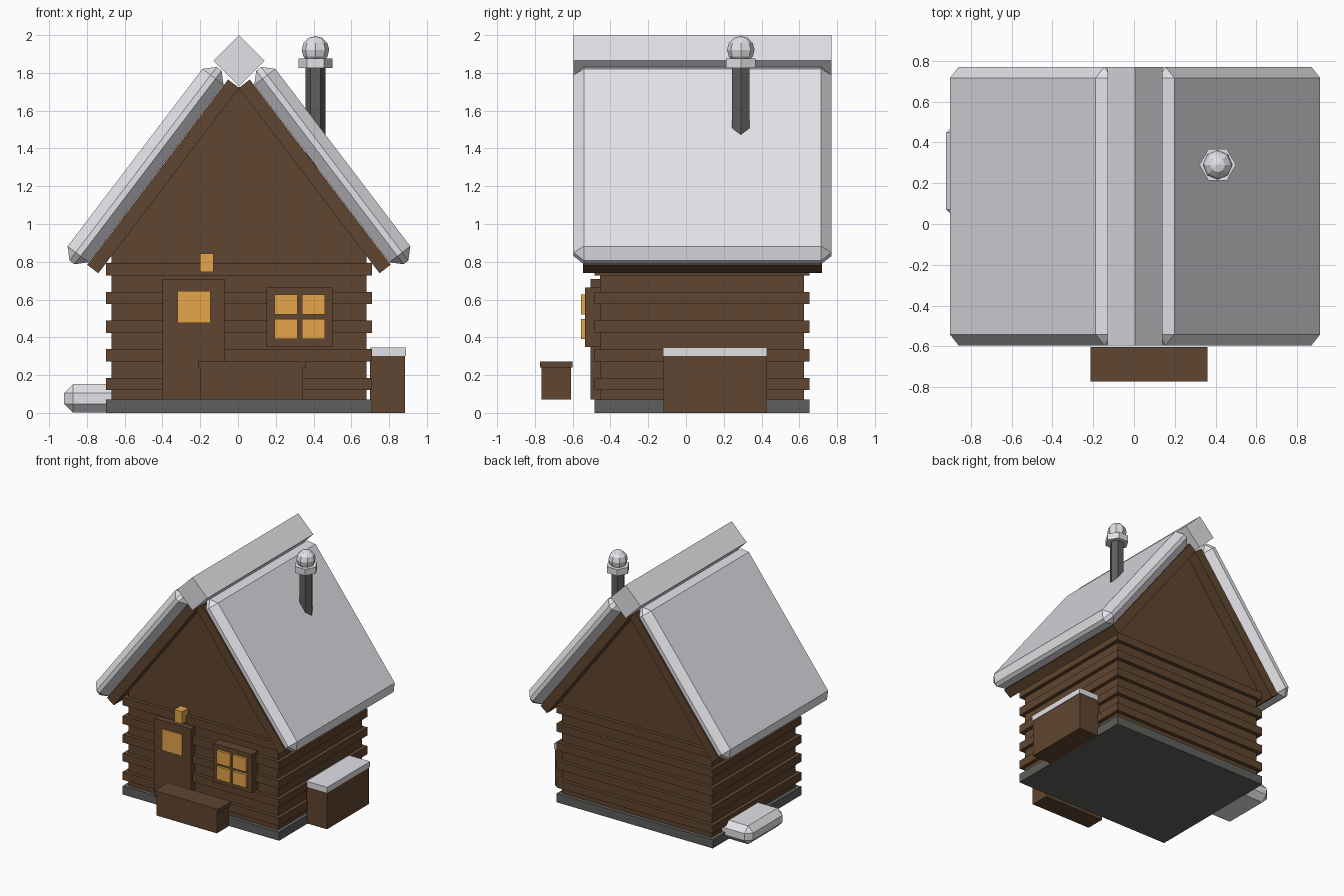
import bpy, bmesh, math
from mathutils import Matrix, Vector

old = bpy.data.objects.get("Cube")
if old:
    bpy.data.objects.remove(old, do_unlink=True)


def material(name, r, g, b):
    m = bpy.data.materials.new(name)
    m.use_nodes = True
    m.diffuse_color = (r, g, b, 1)
    m.node_tree.nodes["Principled BSDF"].inputs["Base Color"].default_value = (r, g, b, 1)
    return m


WOOD = material("brown wood", 0.115, 0.06, 0.029)
SNOW = material("snow", 0.82, 0.82, 0.86)
STONE = material("dark grey stone", 0.114, 0.114, 0.107)
GLOW = material("warm light", 0.78, 0.38, 0.07)


def finish(name, bm, mat):
    bmesh.ops.recalc_face_normals(bm, faces=bm.faces)
    me = bpy.data.meshes.new(name)
    bm.to_mesh(me)
    bm.free()
    me.materials.append(mat)
    ob = bpy.data.objects.new(name, me)
    bpy.context.collection.objects.link(ob)
    return ob


def box(name, x, y, z, mat, bevel=0, frame=None):
    """Box from (low, high) ranges, optionally chamfered and moved into a frame."""
    bm = bmesh.new()
    bmesh.ops.create_cube(bm, size=1)
    for v in bm.verts:
        v.co = Vector([a + (b - a) * (c + 0.5) for (a, b), c in zip((x, y, z), v.co)])
    if bevel:
        bmesh.ops.bevel(bm, geom=bm.edges[:], offset=bevel, segments=1,
                        affect='EDGES', clamp_overlap=True)
    if frame:
        bm.transform(frame)
    return finish(name, bm, mat)


def hexagon(name, radius, z0, z1, mat):
    bm = bmesh.new()
    place = Matrix.Translation((PIPE_X, PIPE_Y, (z0 + z1) / 2)) @ Matrix.Rotation(math.radians(30), 4, 'Z')
    bmesh.ops.create_cone(bm, cap_ends=True, segments=6, radius1=radius,
                          radius2=radius, depth=z1 - z0, matrix=place)
    return finish(name, bm, mat)


CX = 0.005                    # centre line of the house
PIPE_X, PIPE_Y = 0.41, 0.29

# Foundation
box("foundation", (CX - 0.705, CX + 0.705), (-0.485, 0.655), (0, 0.07), STONE)

# Walls and gables: one house outline pushed through the depth
bm = bmesh.new()
outline = [(-0.675, 0.06), (0.675, 0.06), (0.675, 0.84), (0, 1.727), (-0.675, 0.84)]
face = bm.faces.new([bm.verts.new((CX + x, -0.455, z)) for x, z in outline])
ext = bmesh.ops.extrude_face_region(bm, geom=[face])
for v in ext["geom"]:
    if isinstance(v, bmesh.types.BMVert):
        v.co.y = 0.625
finish("walls", bm, WOOD)

# Projecting log courses
for i in range(5):
    z = 0.12 + i * 0.152
    box(f"log_course_{i + 1}", (CX - 0.705, CX + 0.705), (-0.485, 0.655), (z, z + 0.065), WOOD)

# Roof slopes: local x runs down the slope, local z points outward
slope = math.radians(52.75)
for side, s in (("left", 1), ("right", -1)):
    frame = (Matrix.Translation((CX, 0, 0)) @ Matrix.Scale(s, 4, (1, 0, 0))
             @ Matrix.Rotation(slope, 4, 'Y'))
    box(f"roof_board_{side}", (-1.37, -0.138), (-0.545, 0.72), (1.04, 1.114), WOOD, 0, frame)
    box(f"roof_snow_{side}", (-1.387, -0.099), (-0.595, 0.77), (1.116, 1.256), SNOW, 0.054, frame)

# Ridge beam turned on its corner
h = 0.135 / math.sqrt(2)
ridge = Matrix.Translation((CX, 0, 1.865)) @ Matrix.Rotation(math.radians(45), 4, 'Y')
box("ridge_snow", (-h, h), (-0.595, 0.77), (-h, h), SNOW, 0, ridge)

# Stove pipe, cap and snowball
hexagon("stove_pipe", 0.053, 1.3, 1.84, STONE)
hexagon("pipe_cap", 0.09, 1.825, 1.877, SNOW)
bm = bmesh.new()
bmesh.ops.create_uvsphere(bm, u_segments=8, v_segments=6, radius=0.073,
                          matrix=Matrix.Translation((PIPE_X, PIPE_Y, 1.922)))
finish("pipe_snowball", bm, SNOW)

# Door, its pane and the lamp above
box("door", (-0.40, -0.07), (-0.505, -0.44), (0.07, 0.71), WOOD)
box("door_pane", (-0.32, -0.145), (-0.513, -0.5), (0.475, 0.645), GLOW)
box("door_lamp", (-0.20, -0.13), (-0.535, -0.45), (0.745, 0.845), GLOW)

# Window with four raised panes
box("window_frame", (0.15, 0.50), (-0.535, -0.44), (0.35, 0.665), WOOD)
for i, x in enumerate((0.193, 0.339)):
    for j, z in enumerate((0.39, 0.52)):
        box(f"window_pane_{i}{j}", (x, x + 0.122), (-0.555, -0.53), (z, z + 0.106), GLOW)

# Bench in front
box("bench_body", (-0.20, 0.345), (-0.765, -0.61), (0.07, 0.24), WOOD)
box("bench_top", (-0.212, 0.36), (-0.772, -0.602), (0.24, 0.272), WOOD)

# Wood store at the side with snow on its lid
box("store_body", (0.70, 0.885), (-0.118, 0.425), (0, 0.30), WOOD)
box("store_snow", (0.70, 0.89), (-0.123, 0.43), (0.30, 0.345), SNOW)

# Snow drift on the other side
box("snow_drift", (-0.92, -0.6), (0.025, 0.495), (0.002, 0.152), SNOW, 0.046)
